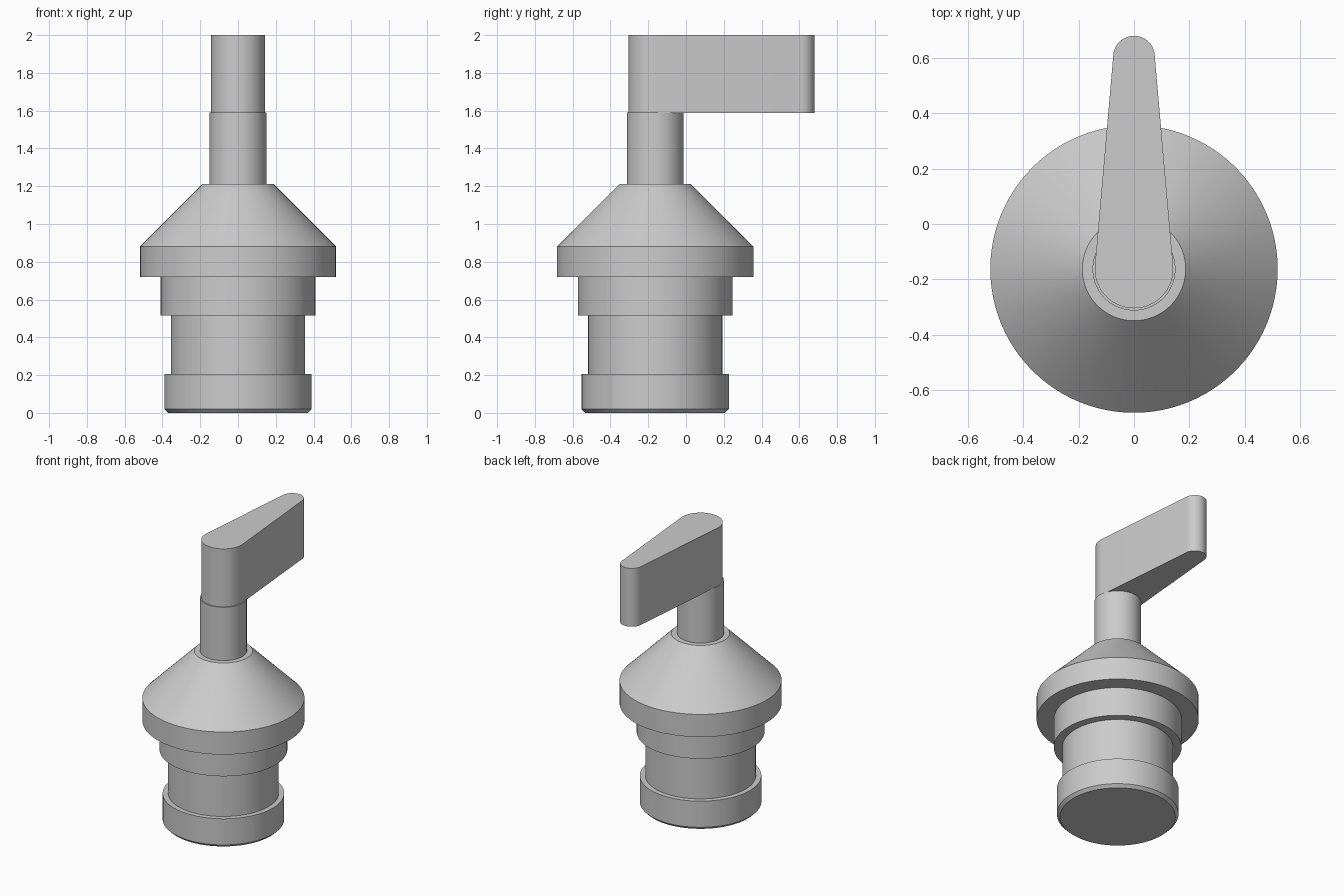
import bpy, bmesh, math
from mathutils import Matrix, Vector

cube = bpy.data.objects.get("Cube")
if cube:
    bpy.data.objects.remove(cube, do_unlink=True)

AXIS_Y = -0.163
SEGMENTS = 96

grey = bpy.data.materials.new("plain_grey")
grey.use_nodes = True
grey.diffuse_color = (0.6, 0.6, 0.6, 1)
grey.node_tree.nodes["Principled BSDF"].inputs["Base Color"].default_value = (0.6, 0.6, 0.6, 1)


def finish(name, bm):
    bmesh.ops.recalc_face_normals(bm, faces=bm.faces)
    mesh = bpy.data.meshes.new(name)
    bm.to_mesh(mesh)
    bm.free()
    mesh.materials.append(grey)
    obj = bpy.data.objects.new(name, mesh)
    bpy.context.collection.objects.link(obj)
    bpy.ops.object.select_all(action="DESELECT")
    obj.select_set(True)
    bpy.context.view_layer.objects.active = obj
    bpy.ops.object.shade_smooth_by_angle(angle=math.radians(30))
    return obj


def lathe(name, profile):
    """Spin a (radius, height) profile about the shaft axis and cap it."""
    bm = bmesh.new()
    verts = [bm.verts.new((r, AXIS_Y, z)) for r, z in profile]
    edges = [bm.edges.new(pair) for pair in zip(verts, verts[1:])]
    bmesh.ops.spin(bm, geom=verts + edges, cent=(0, AXIS_Y, 0), axis=(0, 0, 1),
                   angle=math.tau, steps=SEGMENTS, use_merge=True)
    bmesh.ops.remove_doubles(bm, verts=bm.verts, dist=1e-5)
    bmesh.ops.holes_fill(bm, edges=[e for e in bm.edges if e.is_boundary], sides=0)
    return finish(name, bm)


# Stepped body with chamfered foot, collars and conical shoulder
lathe("stepped_body", [
    (0.37, 0), (0.39, 0.02), (0.39, 0.205),
    (0.355, 0.205), (0.355, 0.515),
    (0.41, 0.515), (0.41, 0.72),
    (0.52, 0.72), (0.52, 0.88), (0.187, 1.213)])

# Round stem
lathe("stem", [(0.15, 1.2), (0.15, 1.59)])

# Tapered lever: two round ends joined by tangent sides
big_r, small_r, tip_y = 0.142, 0.075, 0.606
lean = math.asin((big_r - small_r) / (tip_y - AXIS_Y))
outline = []
for centre, radius, start, end in (
        (tip_y, small_r, lean, math.pi - lean),
        (AXIS_Y, big_r, math.pi - lean, math.tau + lean)):
    for i in range(33):
        a = start + (end - start) * i / 32
        outline.append((radius * math.cos(a), centre + radius * math.sin(a), 1.587))
bm = bmesh.new()
base = bm.faces.new([bm.verts.new(p) for p in outline])
top = bmesh.ops.extrude_face_region(bm, geom=[base], use_keep_orig=True)
bmesh.ops.translate(bm, vec=(0, 0, 0.413),
                    verts=[g for g in top["geom"] if isinstance(g, bmesh.types.BMVert)])
finish("lever", bm)
